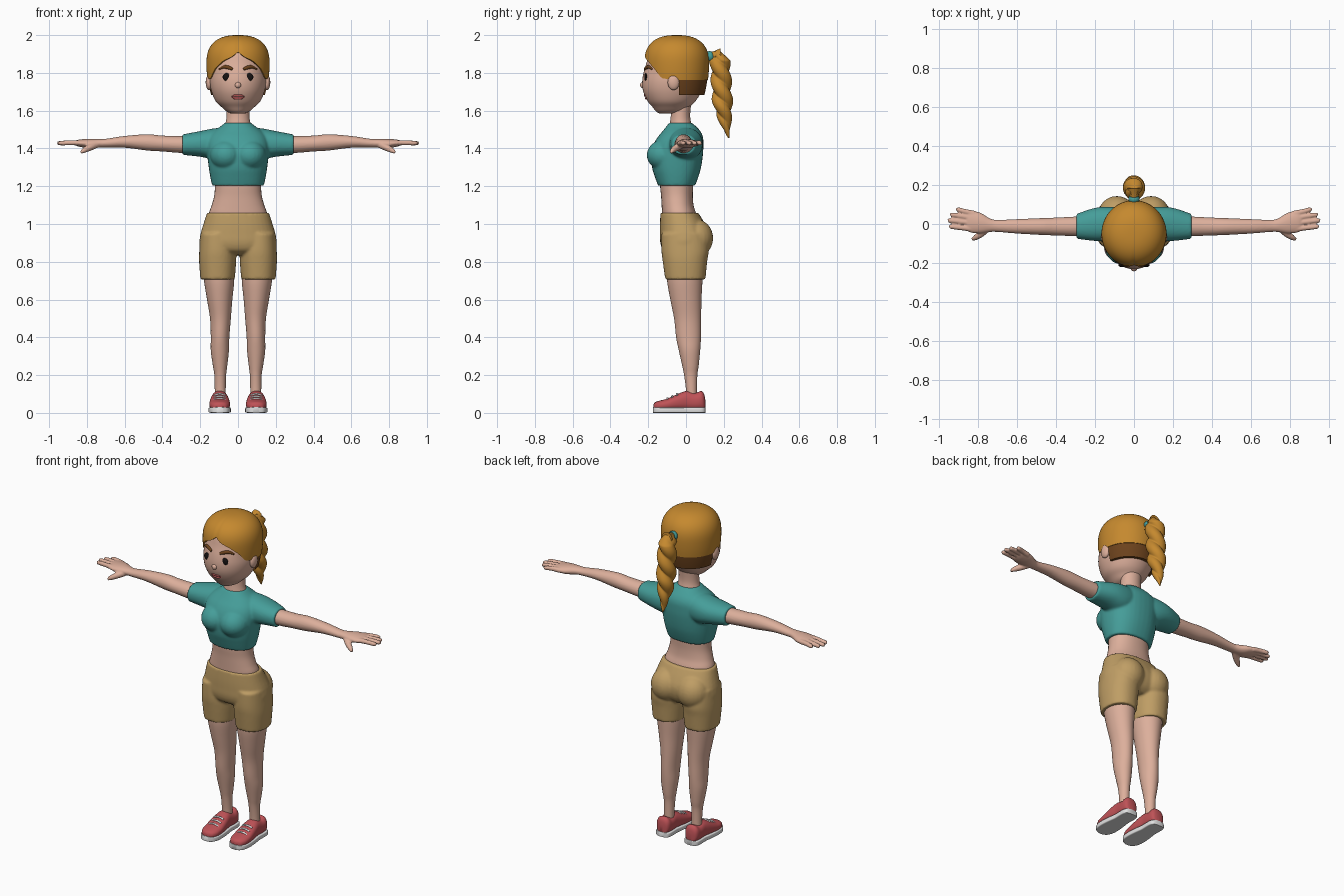
import bpy, bmesh, math
from mathutils import Vector, Matrix

if "Cube" in bpy.data.objects:
    bpy.data.objects.remove(bpy.data.objects["Cube"])


def material(name, rgb):
    m = bpy.data.materials.new(name)
    m.diffuse_color = (*rgb, 1)
    m.use_nodes = True
    m.node_tree.nodes["Principled BSDF"].inputs["Base Color"].default_value = m.diffuse_color
    return m


SKIN = material("skin", (0.72, 0.43, 0.33))
HAIR = material("golden hair", (0.56, 0.25, 0.028))
DARK = material("dark brown hair", (0.15, 0.055, 0.012))
TEAL = material("teal cloth", (0.06, 0.34, 0.32))
TAN = material("tan cloth", (0.52, 0.34, 0.13))
RED = material("red canvas", (0.52, 0.085, 0.095))
WHITE = material("white rubber", (0.75, 0.75, 0.75))
BLACK = material("black", (0.008, 0.006, 0.006))
LIP = material("lip red", (0.45, 0.09, 0.09))


def skin(bm, rings):
    """Bridge closed rings of points and cap both ends."""
    rows = [[bm.verts.new(p) for p in r] for r in rings]
    n = len(rows[0])
    for a, b in zip(rows, rows[1:]):
        for i in range(n):
            j = (i + 1) % n
            bm.faces.new((a[i], a[j], b[j], b[i]))
    bm.faces.new(rows[0])
    bm.faces.new(rows[-1])


def dense(secs, k=4):
    """Smoothly interpolate a list of section tuples."""
    out = []
    for i in range(len(secs) - 1):
        p0, p1, p2, p3 = (secs[max(0, min(len(secs) - 1, i + d))] for d in (-1, 0, 1, 2))
        for s in range(k):
            t = s / k
            out.append(tuple(0.5 * (2 * b + (c - a) * t + (2 * a - 5 * b + 4 * c - d) * t * t
                                    + (3 * b - a - 3 * c + d) * t ** 3)
                             for a, b, c, d in zip(p0, p1, p2, p3)))
    return out + [secs[-1]]


def loft(bm, axis, secs, p=2.2, n=36, side=1):
    """Sections are (position, centre 1, radius 1, centre 2, radius 2)."""
    rings = []
    for pos, c1, r1, c2, r2 in dense(secs):
        ring = []
        for i in range(n):
            a = 2 * math.pi * i / n
            c, s = math.cos(a), math.sin(a)
            u = c1 + r1 * math.copysign(abs(c) ** (2 / p), c)
            v = c2 + r2 * math.copysign(abs(s) ** (2 / p), s)
            x, y, z = {'x': (pos, u, v), 'y': (u, pos, v), 'z': (u, v, pos)}[axis]
            ring.append((x * side, y, z))
        rings.append(ring)
    skin(bm, rings)


def up(cx, *rows):
    """Upright sections from (z, half width, front y, back y)."""
    return [(z, cx, w, (f + b) / 2, (b - f) / 2) for z, w, f, b in rows]


def tube(bm, pts, n=12, side=1):
    """Tube through (x, y, z, radius) points."""
    pts = dense(pts)
    rings = []
    for i, q in enumerate(pts):
        d = Vector(pts[min(i + 1, len(pts) - 1)][:3]) - Vector(pts[max(i - 1, 0)][:3])
        rot = d.to_track_quat('Z', 'Y')
        ring = []
        for k in range(n):
            a = 2 * math.pi * k / n
            w = Vector(q[:3]) + rot @ Vector((math.cos(a) * q[3], math.sin(a) * q[3], 0))
            ring.append((w.x * side, w.y, w.z))
        rings.append(ring)
    skin(bm, rings)


def ball(bm, loc, size):
    bmesh.ops.create_uvsphere(bm, u_segments=24, v_segments=16, radius=1,
                              matrix=Matrix.Translation(loc) @ Matrix.Diagonal((*size, 1)))


def finish(name, bm, mat, voxel=0, smooth=0):
    bmesh.ops.recalc_face_normals(bm, faces=bm.faces)
    for f in bm.faces:
        f.smooth = True
    me = bpy.data.meshes.new(name)
    bm.to_mesh(me)
    bm.free()
    me.set_sharp_from_angle(angle=math.radians(50))
    me.materials.append(mat)
    ob = bpy.data.objects.new(name, me)
    bpy.context.collection.objects.link(ob)
    if voxel:  # fuse overlapping volumes into one soft skin
        m = ob.modifiers.new("fuse", 'REMESH')
        m.mode, m.voxel_size, m.use_smooth_shade = 'VOXEL', voxel, True
        m = ob.modifiers.new("soften", 'SMOOTH')
        m.factor, m.iterations = 0.5, smooth
    return ob


# Head, neck and nose
HEAD = up(0, (1.585, .035, -.14, -.05), (1.597, .062, -.16, 0), (1.62, .088, -.178, .02),
          (1.65, .118, -.203, .05), (1.70, .14, -.226, .082), (1.75, .15, -.232, .1),
          (1.80, .15, -.225, .108), (1.85, .15, -.21, .11), (1.92, .13, -.188, .095),
          (1.97, .08, -.13, .05))


def face_y(x, z):
    for a, b in zip(HEAD, HEAD[1:]):
        if a[0] <= z <= b[0]:
            t = (z - a[0]) / (b[0] - a[0])
            _, _, w, c, r = (p + (q - p) * t for p, q in zip(a, b))
            return c - r * math.sqrt(1 - (x / w) ** 2)


bm = bmesh.new()
loft(bm, 'z', HEAD, p=2, n=48)
loft(bm, 'z', up(0, (1.49, .085, -.09, .04), (1.535, .066, -.085, .027), (1.58, .06, -.08, .022),
                 (1.66, .062, -.08, .03)), p=2)
ball(bm, (0, -.229, 1.735), (.016, .014, .016))
finish("head", bm, SKIN)

bm = bmesh.new()
for s in (-1, 1):
    ball(bm, (s * .153, -.066, 1.75), (.018, .031, .041))
finish("ears", bm, SKIN)

# Face details
bm = bmesh.new()
for s in (-1, 1):
    ball(bm, (s * .06, face_y(.06, 1.78) + .001, 1.778), (.021, .008, .021))
finish("eyes", bm, BLACK)
bm = bmesh.new()
for s in (-1, 1):
    tube(bm, [(x, face_y(x, z), z, r) for x, z, r in
              ((.028, 1.819, .007), (.05, 1.828, .010), (.075, 1.831, .009), (.1, 1.819, .004))], side=s)
finish("eyebrows", bm, DARK)
bm = bmesh.new()
for zm, ze, r in ((1.681, 1.675, .006), (1.667, 1.673, .007)):
    tube(bm, [(x, face_y(x, z), z, q) for x, z, q in
              ((-.034, ze, .002), (-.016, zm, r), (0, zm - .001, r), (.016, zm, r), (.034, ze, .002))])
finish("lips", bm, LIP)


# Hair cap and darker nape
def hair_shell(name, mat, phis, low, top, scale):
    bm = bmesh.new()
    cols = []
    for ph in phis:
        z0 = low(min(ph, 2 * math.pi - ph))
        part = 1 - .025 * (math.exp(-(ph / .07) ** 2) + math.exp(-((ph - 2 * math.pi) / .07) ** 2))
        col = []
        for k in range(-1, 21):
            z = z0 + (top - z0) * math.sin(max(k, 0) / 20 * math.pi / 2)
            u = (z - 1.85) / .15
            f = max(0, 1 - u ** 2.5) ** .4 if u > 0 else 1 - .13 * ((1.85 - z) / .17) ** 2
            f *= scale * part * (.88 if k < 0 else 1)
            col.append(bm.verts.new((.167 * f * math.sin(ph), -.05 - .172 * f * math.cos(ph), z)))
        cols.append(col)
    for a, b in zip(cols, cols[1:]):
        for k in range(len(a) - 1):
            bm.faces.new((a[k], b[k], b[k + 1], a[k + 1]))
    bmesh.ops.remove_doubles(bm, verts=bm.verts, dist=1e-5)
    finish(name, bm, mat)


LINE = [(0, 1.91), (.2, 1.885), (.5, 1.862), (.8, 1.825), (1.08, 1.772), (1.5, 1.762), (3.2, 1.762)]


def hairline(ph):
    for (a, za), (b, zb) in zip(LINE, LINE[1:]):
        if a <= ph <= b:
            return za + (zb - za) * (ph - a) / (b - a)


hair_shell("hair", HAIR, [2 * math.pi * i / 96 for i in range(97)], hairline, 2.0, 1)
hair_shell("nape_hair", DARK, [1.65 + (2 * math.pi - 3.3) * i / 40 for i in range(41)],
           lambda ph: 1.683, 1.79, .98)

# Twisted ponytail with its tie
bm = bmesh.new()
rings = []
for i in range(91):
    t = i / 90
    size = .057 * min(1, .35 + t * 6) * (1 - .95 * max(0, (t - .55) / .45) ** 1.6)
    cy = .186 + .04 * t ** 3 - .02 * (1 - t) ** 8
    twist = t * 2.2 * 2 * math.pi
    ring = []
    for k in range(40):
        a = 2 * math.pi * k / 40
        r = size * (.66 + .34 * abs(math.cos(a - twist)) ** .8)
        ring.append((r * math.cos(a), cy + r * math.sin(a), 1.915 - .46 * t))
    rings.append(ring)
skin(bm, rings)
tube(bm, [(0, .08, 1.87, .03), (0, .13, 1.888, .02), (0, .185, 1.895, .035)])
finish("ponytail", bm, HAIR)
bm = bmesh.new()
tube(bm, [(0, .113, 1.882, .022), (0, .122, 1.885, .028), (0, .134, 1.889, .028), (0, .143, 1.892, .022)], n=20)
finish("hair_tie", bm, TEAL)

# Cropped shirt with sleeves
bm = bmesh.new()
loft(bm, 'z', up(0, (1.203, .137, -.148, .048), (1.25, .147, -.165, .066), (1.30, .155, -.18, .08),
                 (1.37, .163, -.185, .09), (1.42, .165, -.172, .092), (1.46, .155, -.15, .09),
                 (1.49, .13, -.125, .077), (1.515, .095, -.105, .055), (1.535, .07, -.09, .032)), p=2.3)
for s in (-1, 1):
    ball(bm, (s * .063, -.118, 1.365), (.085, .09, .08))
    loft(bm, 'x', [(.04, 0, .075, 1.43, .08), (.12, 0, .088, 1.424, .083), (.2, -.002, .085, 1.424, .068),
                   (.295, -.012, .064, 1.42, .054)], side=s)
finish("shirt", bm, TEAL, .007, 5)

# Bare midriff
bm = bmesh.new()
loft(bm, 'z', up(0, (1.02, .155, -.125, .06), (1.06, .153, -.127, .052), (1.1, .139, -.129, .04),
                 (1.15, .126, -.132, .036), (1.2, .122, -.137, .038), (1.25, .122, -.137, .04)))
finish("midriff", bm, SKIN)

# Arms with hands
for s, name in ((1, "left_arm"), (-1, "right_arm")):
    bm = bmesh.new()
    loft(bm, 'x', [(.22, -.01, .05, 1.422, .045), (.3, -.012, .05, 1.421, .045), (.4, -.013, .046, 1.426, .042),
                   (.48, -.013, .043, 1.432, .043), (.6, -.012, .037, 1.435, .031), (.7, -.01, .031, 1.428, .023),
                   (.74, -.006, .035, 1.427, .023), (.79, .005, .053, 1.426, .025), (.84, .012, .056, 1.428, .019),
                   (.862, .014, .046, 1.429, .012)], p=2, side=s)
    for y0, x1, y1 in ((.054, .915, .074), (.027, .945, .047), (0, .957, .018), (-.028, .95, -.014)):
        tube(bm, [(.82, y0, 1.427, .015), (.87, (y0 + y1) / 2, 1.43, .0135),
                  (x1 - .012, y1, 1.428, .012), (x1, y1, 1.427, .006)], side=s)
    tube(bm, [(.75, -.02, 1.42, .018), (.785, -.05, 1.405, .018), (.815, -.07, 1.39, .014),
              (.832, -.08, 1.378, .007)], side=s)
    finish(name, bm, SKIN, .005, 2)

# Shorts
bm = bmesh.new()
loft(bm, 'z', up(0, (1.058, .165, -.135, .067), (1.0, .183, -.138, .1), (.95, .198, -.138, .12),
                 (.9, .204, -.136, .118), (.86, .19, -.12, .1), (.835, .12, -.08, .07)), p=2.3)
for s in (-1, 1):
    ball(bm, (s * .088, .052, .925), (.095, .092, .1))
    loft(bm, 'z', up(.108, (.95, .09, -.13, .11), (.86, .097, -.13, .12), (.8, .098, -.123, .112),
                     (.707, .091, -.11, .103)), side=s)
finish("shorts", bm, TAN, .007, 5)

for s, tag in ((1, "left"), (-1, "right")):
    # Bare leg
    bm = bmesh.new()
    loft(bm, 'z', [(z, c, w, (f + b) / 2, (b - f) / 2) for z, c, w, f, b in (
        (.78, .102, .082, -.1, .09), (.7, .1, .08, -.1, .087), (.6, .097, .067, -.083, .082),
        (.5, .093, .055, -.063, .08), (.4, .095, .049, -.052, .079), (.33, .096, .048, -.038, .075),
        (.25, .095, .038, -.02, .067), (.2, .094, .031, -.01, .06), (.12, .094, .029, 0, .058),
        (.06, .094, .029, 0, .058))], p=2, side=s)
    finish(tag + "_leg", bm, SKIN)

    # Shoe upper, sole and laces, from (y, half width, top z)
    shape = [(-.172, .014, .045), (-.162, .036, .057), (-.135, .051, .066), (-.1, .055, .075), (-.06, .053, .093),
             (-.02, .048, .11), (.01, .044, .116), (.05, .045, .106), (.08, .043, .116), (.096, .033, .1),
             (.102, .014, .07)]
    bm = bmesh.new()
    loft(bm, 'y', [(y, .097, w, (.012 + t) / 2, (t - .012) / 2) for y, w, t in shape], p=2.4, side=s)
    finish(tag + "_shoe", bm, RED)
    bm = bmesh.new()
    loft(bm, 'y', [(y * 1.02, .097, w + .004, .015, .015) for y, w, t in shape], p=7, side=s)
    finish(tag + "_sole", bm, WHITE)
    bm = bmesh.new()
    for y, z in ((-.098, .077), (-.073, .088), (-.048, .1)):
        tube(bm, [(.097 + d, y, z - 9 * d * d, .0055) for d in (-.032, -.016, 0, .016, .032)], n=8, side=s)
    finish(tag + "_laces", bm, WHITE)
